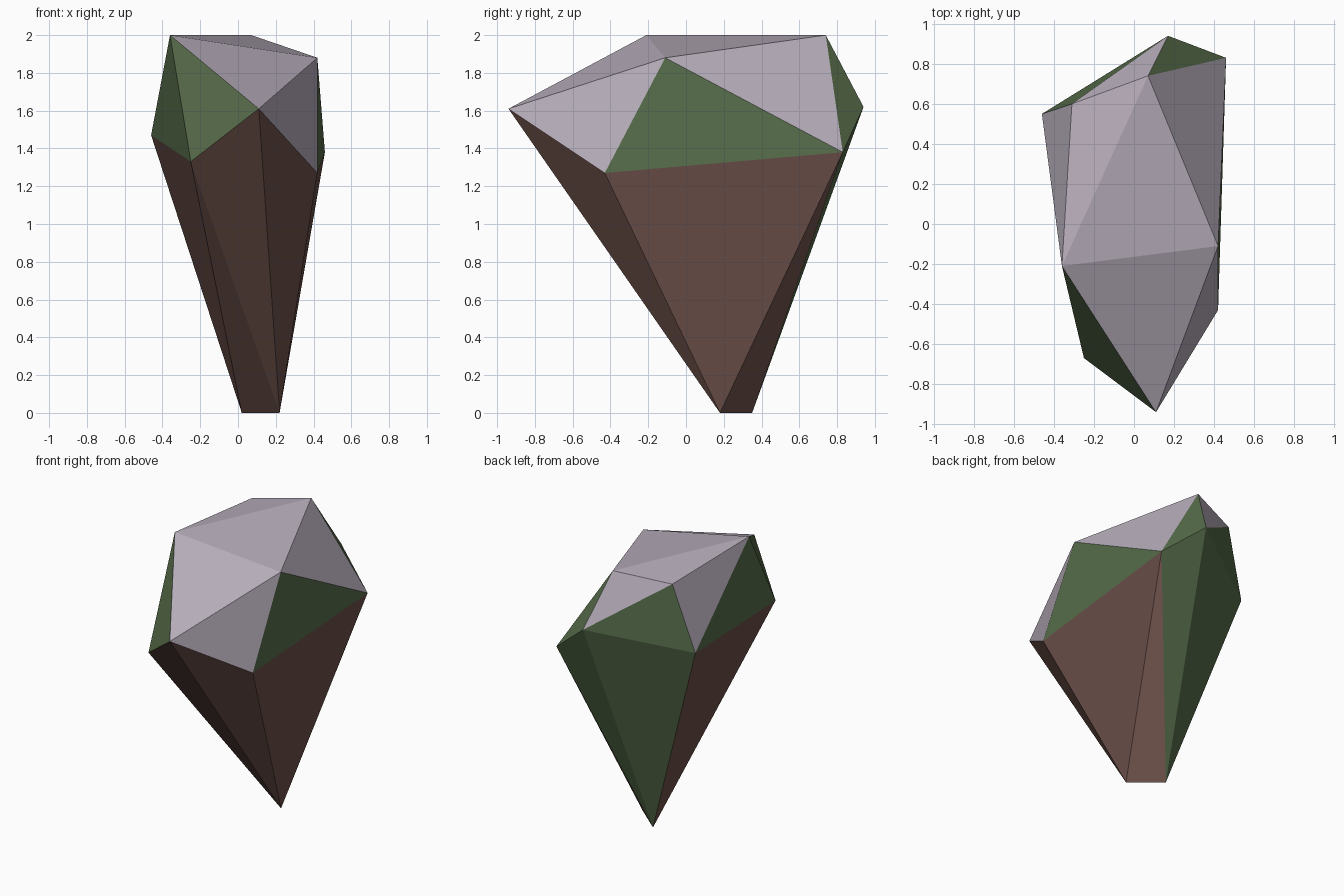
import bpy
import bmesh

cube = bpy.data.objects.get("Cube")
if cube:
    bpy.data.objects.remove(cube, do_unlink=True)


def make_material(name, rgb):
    mat = bpy.data.materials.new(name)
    mat.use_nodes = True
    colour = (*rgb, 1)
    mat.diffuse_color = colour
    mat.node_tree.nodes["Principled BSDF"].inputs["Base Color"].default_value = colour
    return mat


# Corners of the faceted rock
corners = {
    "nose": (.11, -.94, 1.61),
    "left_front": (.42, -.43, 1.27),
    "left_peak": (.42, -.11, 1.88),
    "left_back": (.46, .83, 1.38),
    "tail": (.17, .94, 1.62),
    "back_peak": (.07, .74, 2),
    "right_shoulder": (-.31, .6, 1.95),
    "right_back": (-.46, .55, 1.47),
    "right_peak": (-.36, -.21, 2),
    "right_front": (-.25, -.67, 1.33),
    "foot_front": (.22, .18, 0),
    "foot_back": (.02, .35, 0),
}

# Facets grouped by colour: stone cap, mossy flanks, earthy root
facets = {
    "pale_stone": [
        "nose left_front left_peak",
        "nose left_peak right_peak",
        "left_peak back_peak right_peak",
        "right_peak back_peak right_shoulder",
        "right_peak right_shoulder right_back",
        "left_peak left_back back_peak",
        "right_shoulder back_peak tail",
    ],
    "moss_green": [
        "left_front left_back left_peak",
        "left_back tail back_peak",
        "right_shoulder tail right_back",
        "right_peak right_back right_front",
        "right_peak right_front nose",
        "left_back foot_back tail",
        "foot_back right_back tail",
    ],
    "earth_brown": [
        "left_front foot_front left_back",
        "foot_front foot_back left_back",
        "foot_back right_front right_back",
        "nose right_front foot_front",
        "right_front foot_back foot_front",
        "nose foot_front left_front",
    ],
}
colours = {
    "pale_stone": (.48, .425, .50),
    "moss_green": (.098, .156, .07),
    "earth_brown": (.15, .08, .067),
}

# Build the rock as one closed, flat-shaded mesh
mesh = bpy.data.meshes.new("rock")
bm = bmesh.new()
verts = {name: bm.verts.new(co) for name, co in corners.items()}
for index, (name, group) in enumerate(facets.items()):
    mesh.materials.append(make_material(name, colours[name]))
    for facet in group:
        face = bm.faces.new([verts[corner] for corner in facet.split()])
        face.material_index = index
bmesh.ops.recalc_face_normals(bm, faces=bm.faces[:])
bm.to_mesh(mesh)
bm.free()
rock = bpy.data.objects.new("rock", mesh)
bpy.context.collection.objects.link(rock)
